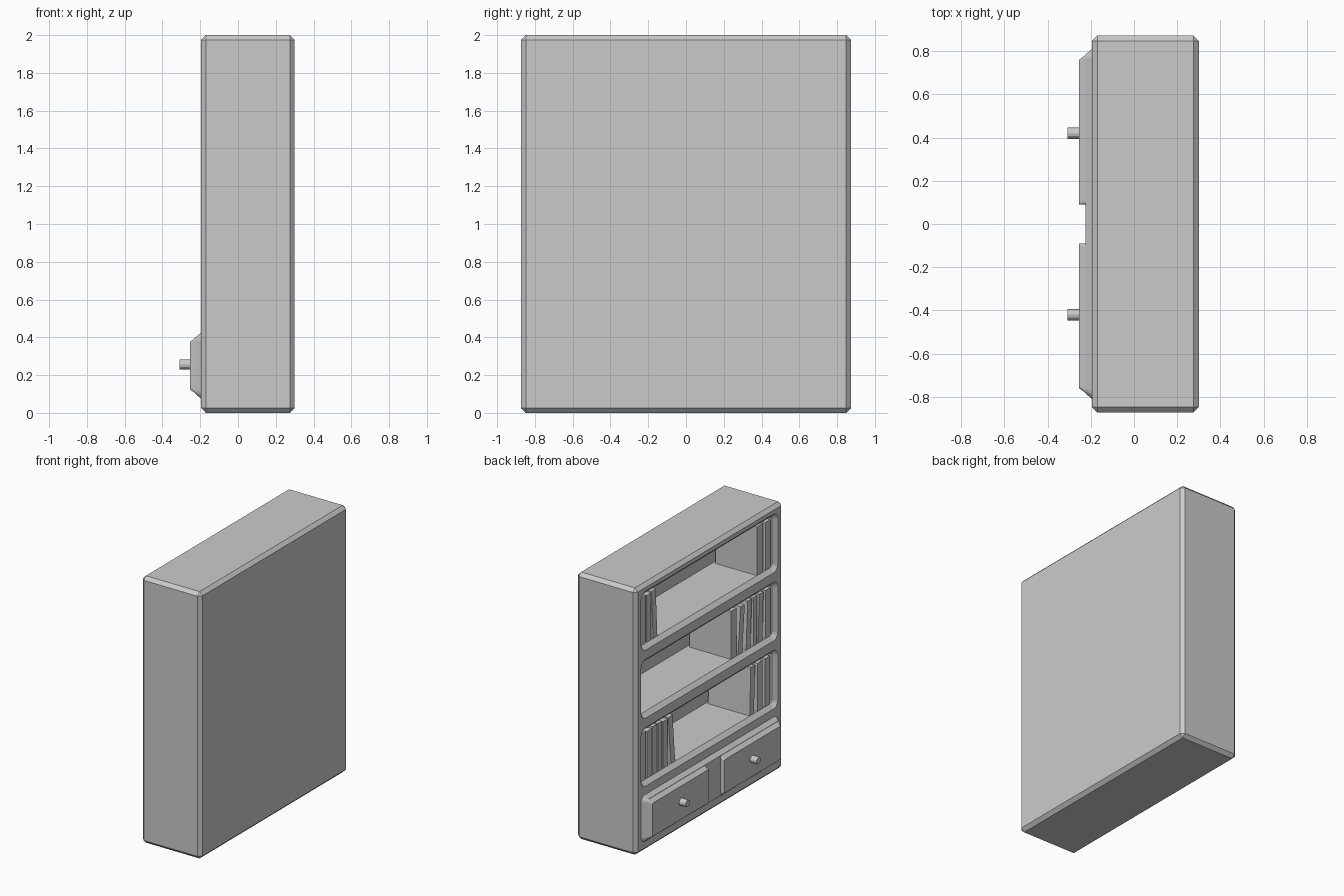
import bpy, bmesh, math
from mathutils import Matrix, Vector

if "Cube" in bpy.data.objects:
    bpy.data.objects.remove(bpy.data.objects["Cube"])


def finish(bm, name):
    bmesh.ops.recalc_face_normals(bm, faces=bm.faces)
    me = bpy.data.meshes.new(name)
    bm.to_mesh(me)
    bm.free()
    ob = bpy.data.objects.new(name, me)
    bpy.context.collection.objects.link(ob)
    return ob


def box(name, lo, hi, bevel=0.0, tilt=0.0):
    lo, hi = Vector(lo), Vector(hi)
    bm = bmesh.new()
    bmesh.ops.create_cube(bm, size=1)
    bmesh.ops.scale(bm, vec=hi - lo, verts=bm.verts)
    if bevel:
        bmesh.ops.bevel(bm, geom=bm.edges[:], offset=bevel, segments=1, affect='EDGES')
    bmesh.ops.rotate(bm, cent=(0, 0, 0), matrix=Matrix.Rotation(tilt, 3, 'X'), verts=bm.verts)
    bmesh.ops.translate(bm, vec=(lo + hi) / 2, verts=bm.verts)
    return finish(bm, name)


def rounded_rect(x, y0, y1, z0, z1, r, seg=3):
    pts = []
    for k, (cy, cz) in enumerate([(y1 - r, z1 - r), (y0 + r, z1 - r), (y0 + r, z0 + r), (y1 - r, z0 + r)]):
        for i in range(seg + 1):
            a = math.pi / 2 * (k + i / seg)
            pts.append((x, cy + r * math.cos(a), cz + r * math.sin(a)))
    return pts


def loft(name, loops):
    """Closed solid through loops given as (x, y0, y1, z0, z1, radius)."""
    bm = bmesh.new()
    rings = [[bm.verts.new(p) for p in rounded_rect(*l)] for l in loops]
    for a, b in zip(rings, rings[1:]):
        for i in range(len(a)):
            j = (i + 1) % len(a)
            bm.faces.new((a[i], a[j], b[j], b[i]))
    bm.faces.new(rings[0])
    bm.faces.new(rings[-1])
    return finish(bm, name)


FRONT, BACK = -0.195, 0.20
FLOORS = (0.515, 1.025, 1.535)

# Cabinet with chamfered edges and three flared shelf openings
cabinet = box("cabinet", (FRONT, -0.873, 0), (0.30, 0.873, 2.0), bevel=0.025)
for z in FLOORS:
    cutter = loft("opening_cutter", [
        (FRONT - 0.05, -0.81, 0.81, z - 0.03, z + 0.41, 0.05),
        (FRONT, -0.81, 0.81, z - 0.03, z + 0.41, 0.05),
        (FRONT + 0.03, -0.78, 0.78, z, z + 0.38, 0.02),
        (BACK, -0.78, 0.78, z, z + 0.38, 0.02)])
    mod = cabinet.modifiers.new("opening", 'BOOLEAN')
    mod.operation = 'DIFFERENCE'
    mod.solver = 'EXACT'
    mod.object = cutter
    bpy.context.view_layer.objects.active = cabinet
    bpy.ops.object.modifier_apply(modifier=mod.name)
    bpy.data.objects.remove(cutter)

# Drawer surround, two drawer fronts and their knobs
loft("drawer_surround", [(FRONT + 0.02, -0.81, 0.81, 0.075, 0.425, 0.04),
                         (FRONT, -0.81, 0.81, 0.075, 0.425, 0.04),
                         (-0.225, -0.785, 0.785, 0.10, 0.40, 0.02)])
for side, label in ((-1, "right"), (1, "left")):
    def span(a, b):
        return tuple(sorted((side * a, side * b)))
    loft("drawer_front_" + label, [
        (-0.222, *span(0.09, 0.785), 0.10, 0.40, 0.015),
        (-0.255, *span(0.09, 0.76), 0.125, 0.375, 0.01)])
    bm = bmesh.new()
    bmesh.ops.create_cone(bm, cap_ends=True, segments=12, radius1=0.026, radius2=0.026, depth=0.07,
                          matrix=Matrix.Translation((-0.274, side * 0.42, 0.257))
                          @ Matrix.Rotation(math.pi / 2, 4, 'Y'))
    finish(bm, "drawer_knob_" + label)

# Books per shelf: (centre y, thickness, height, tilt in degrees)
SHELVES = [
    [(0.745, 0.06, 0.36, 0), (0.67, 0.06, 0.35, 0), (0.605, 0.05, 0.36, 0), (0.545, 0.05, 0.36, 0),
     (0.48, 0.055, 0.35, 0), (0.405, 0.05, 0.36, -5),
     (-0.55, 0.05, 0.36, 2), (-0.64, 0.06, 0.36, 0), (-0.73, 0.06, 0.36, 0)],
    [(-0.33, 0.065, 0.36, 0), (-0.42, 0.05, 0.35, 5), (-0.51, 0.05, 0.36, 3),
     (-0.585, 0.045, 0.36, 0), (-0.65, 0.05, 0.36, 2), (-0.735, 0.06, 0.36, 0)],
    [(0.745, 0.06, 0.36, 0), (0.675, 0.055, 0.35, 0), (0.61, 0.05, 0.36, -3),
     (-0.64, 0.07, 0.365, 0), (-0.735, 0.06, 0.36, 0)],
]
for floor, row in zip(FLOORS, SHELVES):
    for y, t, h, tilt in row:
        box("book", (-0.165, y - t / 2, floor), (0.18, y + t / 2, floor + h), tilt=math.radians(tilt))
